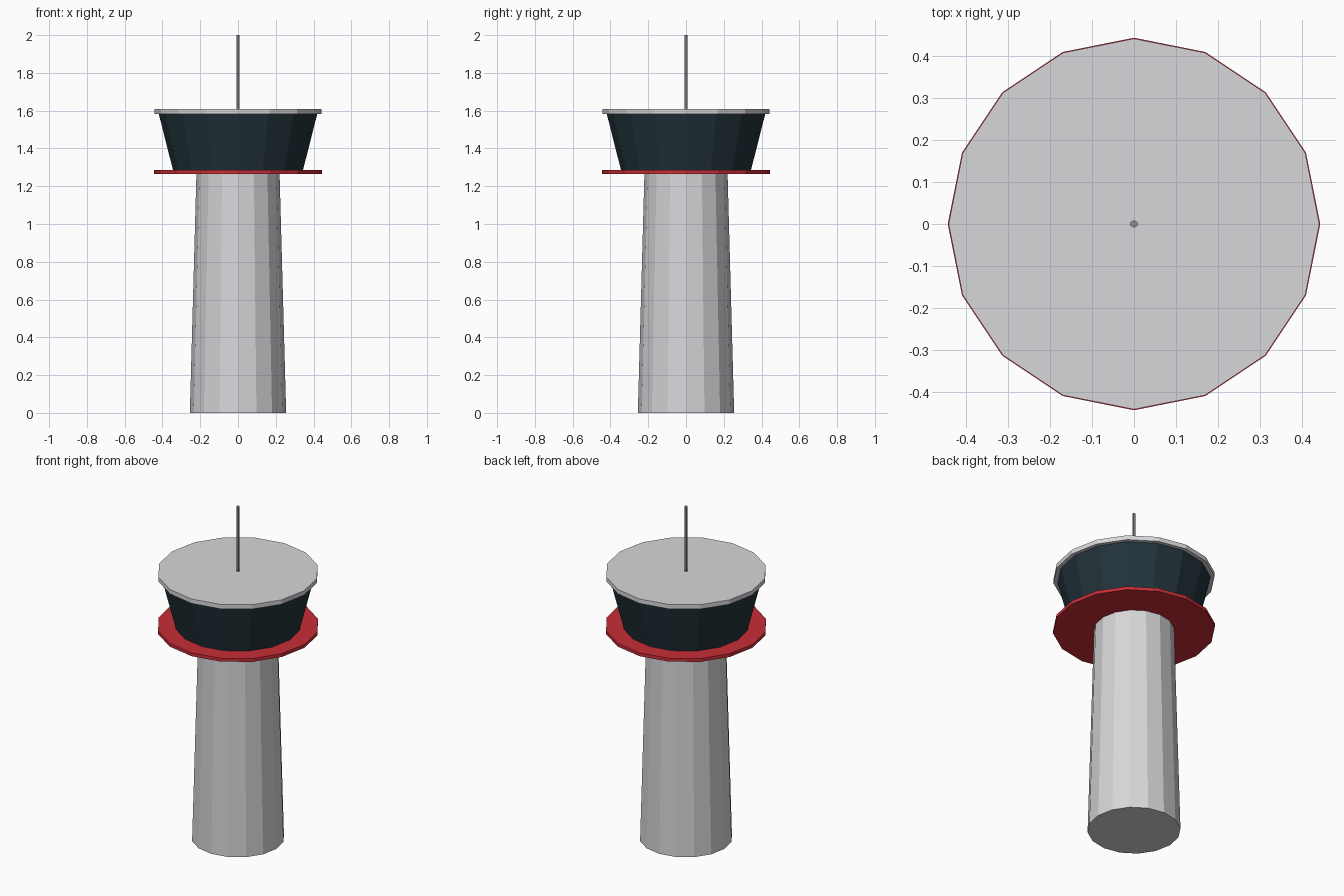
import bpy
import math

cube = bpy.data.objects.get("Cube")
if cube:
    bpy.data.objects.remove(cube, do_unlink=True)


def material(name, colour):
    mat = bpy.data.materials.new(name)
    mat.use_nodes = True
    mat.diffuse_color = (*colour, 1)
    bsdf = next(n for n in mat.node_tree.nodes if n.type == 'BSDF_PRINCIPLED')
    bsdf.inputs["Base Color"].default_value = (*colour, 1)
    bsdf.inputs["Roughness"].default_value = 0.8
    return mat


def tapered(name, bottom, top, r_bottom, r_top, mat, sides=16):
    """Flat-shaded frustum standing between two heights."""
    bpy.ops.mesh.primitive_cone_add(
        vertices=sides, radius1=r_bottom, radius2=r_top,
        depth=top - bottom, location=(0, 0, (bottom + top) / 2))
    obj = bpy.context.object
    obj.name = name
    obj.data.materials.append(mat)
    return obj


concrete = material("pale concrete", (0.68, 0.68, 0.70))
red = material("signal red", (0.58, 0.027, 0.038))
glass = material("dark glass", (0.016, 0.033, 0.043))
metal = material("grey metal", (0.28, 0.29, 0.31))

# Tower shaft and gallery
tapered("shaft", 0, 1.27, 0.255, 0.22, concrete)
tapered("gallery_platform", 1.265, 1.285, 0.444, 0.444, red)

# Glazed cabin, flaring up to the roof
tapered("cabin_windows", 1.285, 1.585, 0.344, 0.42, glass)
tapered("roof", 1.582, 1.609, 0.442, 0.442, concrete)

# Antenna
tapered("antenna", 1.605, 2.0, 0.009, 0.009, metal, sides=6)
